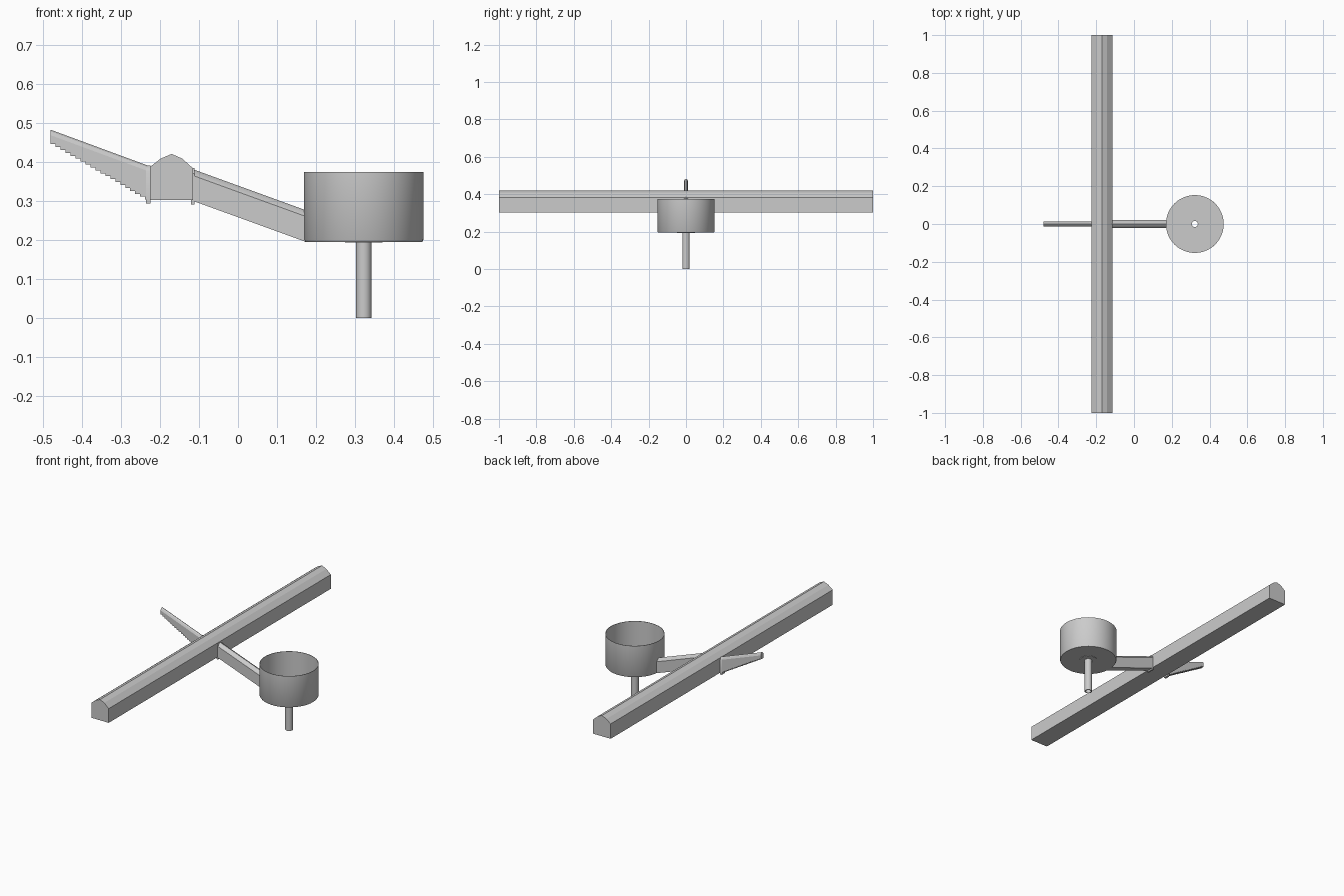
import bpy, bmesh, math

if "Cube" in bpy.data.objects:
    bpy.data.objects.remove(bpy.data.objects["Cube"])

CUP_X = 0.322


def finish(name, bm, smooth=False):
    bmesh.ops.remove_doubles(bm, verts=bm.verts, dist=1e-5)
    bmesh.ops.dissolve_degenerate(bm, edges=bm.edges, dist=1e-6)
    bmesh.ops.recalc_face_normals(bm, faces=bm.faces)
    me = bpy.data.meshes.new(name)
    bm.to_mesh(me)
    bm.free()
    ob = bpy.data.objects.new(name, me)
    bpy.context.collection.objects.link(ob)
    if smooth:
        bpy.ops.object.select_all(action='DESELECT')
        ob.select_set(True)
        bpy.context.view_layer.objects.active = ob
        bpy.ops.object.shade_smooth_by_angle(angle=math.radians(35))
    return ob


def loft(name, rings, smooth=False):
    """Skin a list of equal-length rings and cap both ends."""
    bm = bmesh.new()
    loops = [[bm.verts.new(p) for p in r] for r in rings]
    n = len(rings[0])
    for a, b in zip(loops, loops[1:]):
        for i in range(n):
            j = (i + 1) % n
            bm.faces.new((a[i], a[j], b[j], b[i]))
    bm.faces.new(loops[0])
    bm.faces.new(loops[-1])
    return finish(name, bm, smooth)


def lathe(name, profile, steps):
    """Spin a closed (radius, z) profile around the cup axis."""
    bm = bmesh.new()
    rings = []
    for r, z in profile:
        rings.append([bm.verts.new((CUP_X + r * math.cos(2 * math.pi * k / steps),
                                    r * math.sin(2 * math.pi * k / steps), z))
                      for k in range(steps)])
    for i, a in enumerate(rings):
        b = rings[(i + 1) % len(rings)]
        for k in range(steps):
            m = (k + 1) % steps
            bm.faces.new((a[k], a[m], b[m], b[k]))
    return finish(name, bm, True)


def section(x, bottom, top, w, crown):
    """Upright bar section with a rounded top."""
    half = [(w, bottom), (w, top - crown), (w * 0.6, top - crown * 0.3)]
    right = [(x, y, z) for y, z in half]
    left = [(x, -y, z) for y, z in reversed(half)]
    return right + [(x, 0, top)] + left


# Long cross beam with a crowned top
beam = [(-0.225, 0.302), (-0.115, 0.302), (-0.115, 0.383), (-0.143, 0.408),
        (-0.17, 0.42), (-0.198, 0.408), (-0.225, 0.387)]
loft("cross_beam", [[(x, y, z) for x, z in beam] for y in (-1, 1)])

# Sloping arm between beam and cup
loft("support_arm", [section(-0.13, 0.305, 0.386, 0.02, 0.016),
                     section(0.173, 0.195, 0.276, 0.02, 0.016)], True)

# Tail with stepped underside
STEPS = 20
rings = []
for k in range(STEPS):
    z = 0.445 - (k / (STEPS - 1)) * 0.142
    for t in (k / STEPS, (k + 1) / STEPS):
        rings.append(section(-0.48 + 0.255 * t, z, 0.482 - 0.094 * t, 0.012, 0.014))
loft("stepped_tail", rings)

# Collars where tail and arm meet the beam
for name, x0, x1, bot, top, w in (("tail_collar", -0.236, -0.224, 0.293, 0.39, 0.014),
                                  ("arm_collar", -0.121, -0.112, 0.29, 0.384, 0.021)):
    loft(name, [section(x, bot, top, w, 0.014) for x in (x0, x1)], True)

# Open cup with a thin wall and floor
lathe("cup", [(0.018, 0.195), (0.150, 0.195), (0.153, 0.2), (0.153, 0.374),
              (0.151, 0.374), (0.151, 0.2), (0.018, 0.2)], 64)

# Drain ring in the floor and stem below
lathe("drain_ring", [(0.016, 0.193), (0.048, 0.193), (0.048, 0.202), (0.016, 0.202)], 32)
lathe("stem", [(0.02, 0), (0.02, 0.198), (0.016, 0.198), (0.016, 0)], 32)
